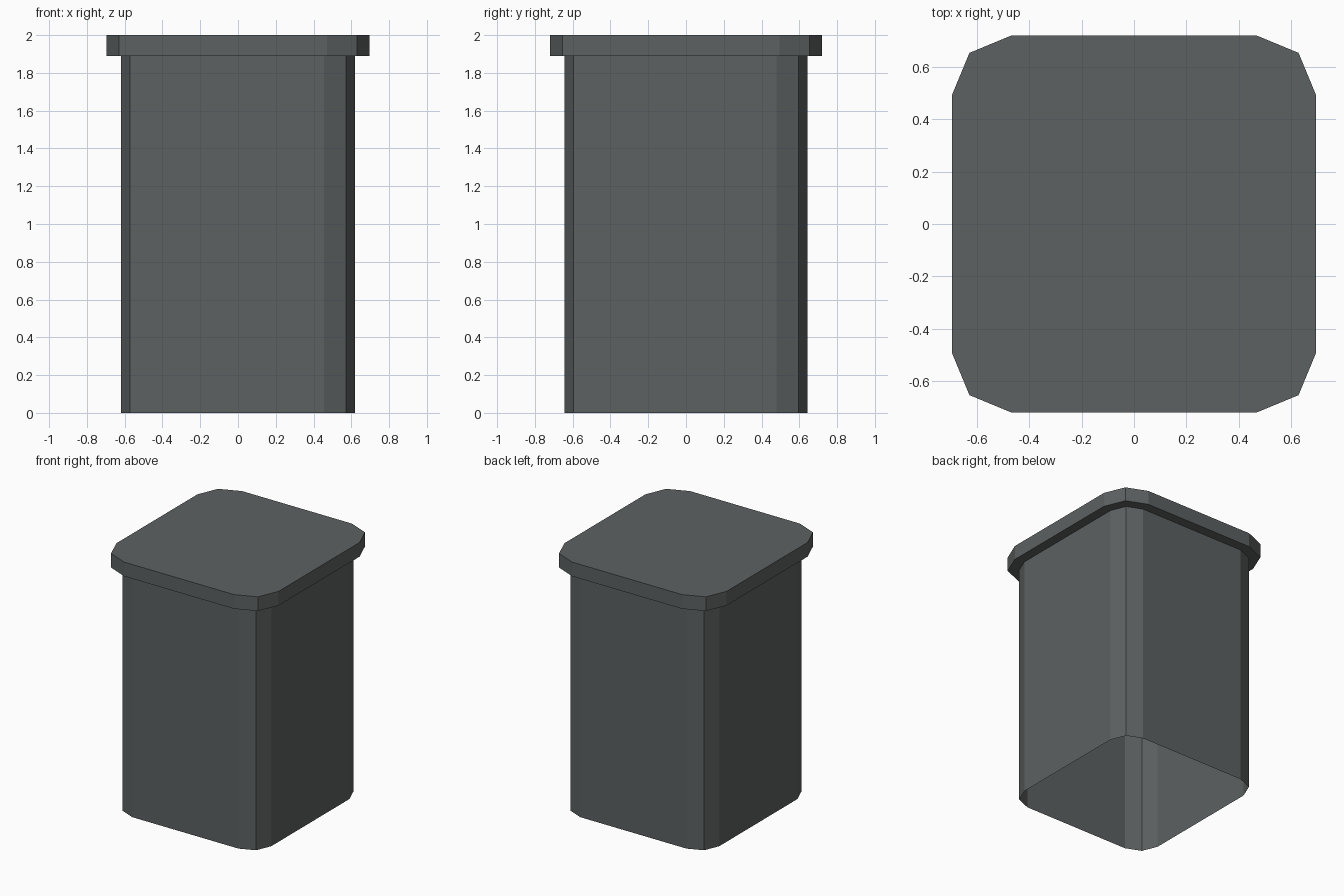
import bpy, bmesh, math

if "Cube" in bpy.data.objects:
    bpy.data.objects.remove(bpy.data.objects["Cube"])

# One dark grey colour for the whole bin
grey = bpy.data.materials.new("dark_grey")
grey.diffuse_color = (0.11, 0.12, 0.12, 1)
grey.use_nodes = True
grey.node_tree.nodes["Principled BSDF"].inputs["Base Color"].default_value = grey.diffuse_color


def rounded_outline(hx, hy, r, segments=2):
    """Rectangle outline with low-poly rounded corners, counter-clockwise."""
    pts = []
    for i, (sx, sy) in enumerate([(1, 1), (-1, 1), (-1, -1), (1, -1)]):
        for k in range(segments + 1):
            a = math.pi / 2 * (i + k / segments)
            pts.append((sx * (hx - r) + r * math.cos(a), sy * (hy - r) + r * math.sin(a)))
    return pts


def prism(name, outline, z0, z1, capped):
    bm = bmesh.new()
    low = [bm.verts.new((x, y, z0)) for x, y in outline]
    high = [bm.verts.new((x, y, z1)) for x, y in outline]
    n = len(outline)
    for i in range(n):
        j = (i + 1) % n
        bm.faces.new((low[i], low[j], high[j], high[i]))
    if capped:
        bm.faces.new(high)
        bm.faces.new(low[::-1])
    mesh = bpy.data.meshes.new(name)
    bm.to_mesh(mesh)
    bm.free()
    mesh.materials.append(grey)
    obj = bpy.data.objects.new(name, mesh)
    bpy.context.collection.objects.link(obj)
    return obj


# Body: thin-walled tube, open at the bottom
prism("body", rounded_outline(0.62, 0.643, 0.165), 0.0, 1.89, capped=False)

# Lid: overhanging solid slab
prism("lid", rounded_outline(0.695, 0.72, 0.225), 1.89, 2.0, capped=True)
